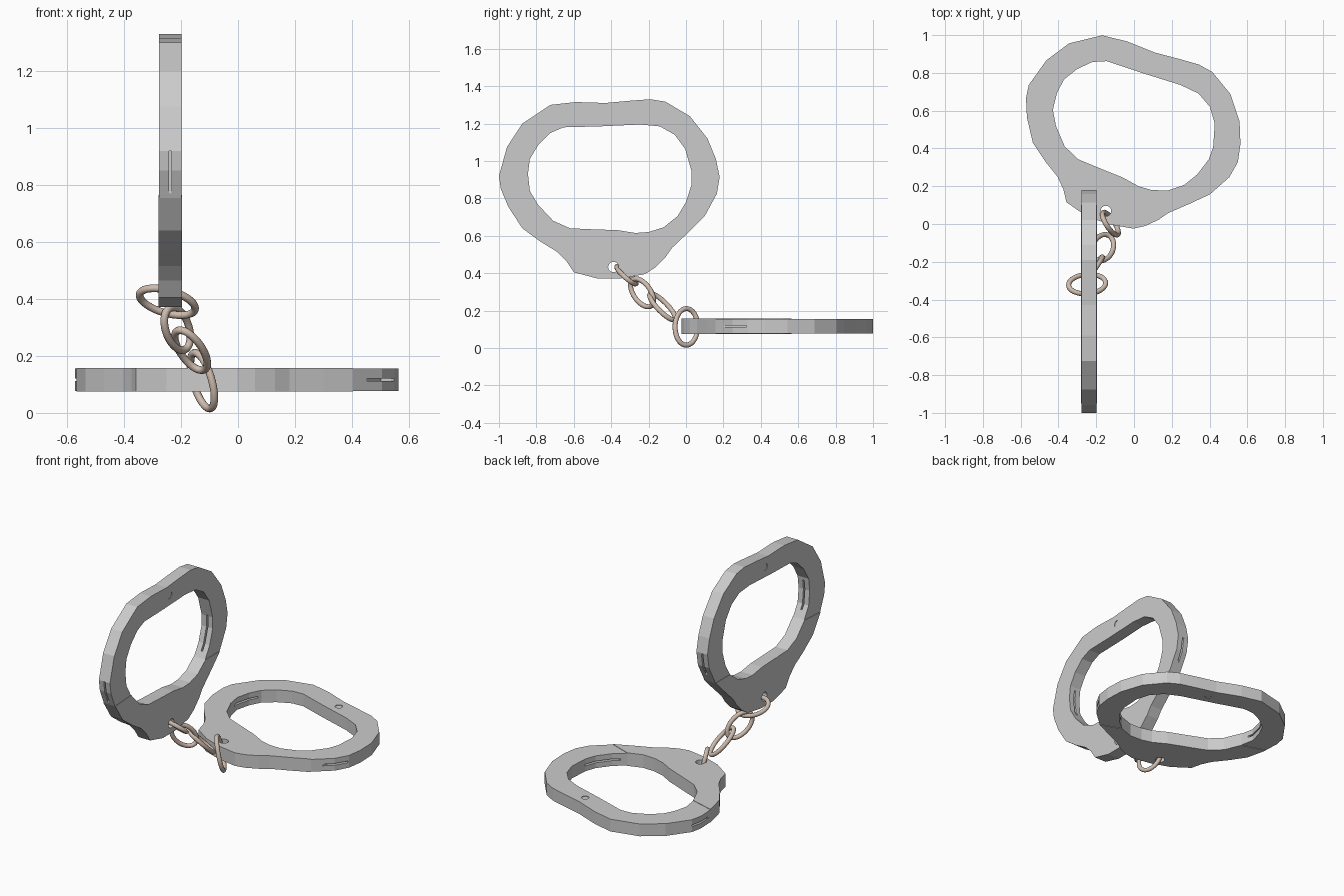
import bpy, math
from mathutils import Vector, Matrix

if "Cube" in bpy.data.objects:
    bpy.data.objects.remove(bpy.data.objects["Cube"])

# Cuff outline, counted clockwise from the left side (plane coordinates)
OUTER = [(-.60,-.01),(-.557,.145),(-.475,.27),(-.325,.37),(-.19,.385),(-.03,.38),(.10,.392),
         (.21,.40),(.29,.387),(.42,.31),(.515,.19),(.56,.08),(.58,-.015),(.565,-.105),
         (.50,-.225),(.42,-.305),(.325,-.395),(.29,-.445),(.235,-.50),(.18,-.535),(.05,-.558),
         (-.075,-.558),(-.20,-.525),(-.24,-.465),(-.29,-.415),(-.38,-.36),(-.475,-.29),
         (-.55,-.175),(-.59,-.08)]
INNER = [(-.445,0),(-.435,.08),(-.39,.155),(-.325,.22),(-.255,.25),(-.06,.255),(.155,.265),
         (.26,.255),(.34,.21),(.395,.135),(.43,.015),(.43,-.055),(.40,-.15),(.355,-.225),
         (.28,-.285),(.20,-.31),(.13,-.315),(.035,-.30),(-.11,-.295),(-.22,-.29),(-.31,-.25),
         (-.39,-.165),(-.435,-.09)]
ARM = OUTER[27:] + OUTER[:15] + INNER[13::-1] + INNER[:20:-1]
BODY = OUTER[14:28] + INNER[21:12:-1]


def circle(cx, cy, r, n=16):
    return [(cx + r * math.cos(2 * math.pi * i / n), cy + r * math.sin(2 * math.pi * i / n))
            for i in range(n)]


def add(name, data, matrix=None):
    ob = bpy.data.objects.new(name, data)
    bpy.context.collection.objects.link(ob)
    if matrix:
        ob.matrix_world = matrix
    return ob


def bake(ob, smooth):
    """Replace a curve or modified object with its plain mesh."""
    bpy.context.view_layer.update()
    dg = bpy.context.evaluated_depsgraph_get()
    me = bpy.data.meshes.new_from_object(ob.evaluated_get(dg))
    name, mat = ob.name, ob.matrix_world.copy()
    bpy.data.objects.remove(ob)
    me.polygons.foreach_set("use_smooth", [smooth] * len(me.polygons))
    return add(name, me, mat)


def plate(name, loops, half):
    """Flat extruded plate; loops after the first are holes."""
    cu = bpy.data.curves.new(name, 'CURVE')
    cu.dimensions = '2D'
    cu.fill_mode = 'BOTH'
    cu.extrude = half
    for pts in loops:
        sp = cu.splines.new('POLY')
        sp.points.add(len(pts) - 1)
        for p, (x, y) in zip(sp.points, pts):
            p.co = (x, y, 0, 1)
        sp.use_cyclic_u = True
    ob = bake(add(name, cu), False)
    bpy.context.view_layer.objects.active = ob
    ob.select_set(True)
    bpy.ops.object.mode_set(mode='EDIT')
    bpy.ops.mesh.select_all(action='SELECT')
    bpy.ops.mesh.remove_doubles(threshold=0.0005)
    bpy.ops.mesh.normals_make_consistent(inside=False)
    bpy.ops.object.mode_set(mode='OBJECT')
    ob.select_set(False)
    return ob


def cut_slot(ob, u0, u1, v0, v1):
    bpy.ops.mesh.primitive_cube_add(size=1, location=((u0 + u1) / 2, (v0 + v1) / 2, 0))
    c = bpy.context.object
    c.scale = (u1 - u0, v1 - v0, .01)
    c.hide_render = True
    m = ob.modifiers.new("slot", 'BOOLEAN')
    m.operation = 'DIFFERENCE'
    m.solver = 'EXACT'
    m.object = c
    ob = bake(ob, False)
    bpy.data.objects.remove(c)
    return ob


# Cuff parts: lower body with chain hole, swing arm with side slots, pivot pin
body = plate("cuff_body", [BODY, circle(.012, -.497, .028)], .0415)
arm = plate("swing_arm", [ARM, circle(0, .32, .022)], .039)
for box in [(-.65, -.555, -.16, -.01), (.53, .65, -.19, -.02),
            (.36, .45, -.19, .02), (-.46, -.40, -.12, .06)]:
    arm = cut_slot(arm, *box)
pin = plate("pivot_pin", [circle(0, .32, .022)], .035)

# Upright cuff (plane y-z) and flat cuff (plane x-y, turned 20 degrees)
upright = Matrix(((0, 0, 1, -.238), (1, 0, 0, -.40), (0, 1, 0, .93), (0, 0, 0, 1)))
flat = Matrix.Translation((.01, .54, .1165)) @ Matrix.Rotation(math.radians(-20), 4, 'Z')
for ob in (body, arm, pin):
    add("flat_" + ob.name, ob.data, flat)
    ob.name = "upright_" + ob.name
    ob.matrix_world = upright

# Chain of four oval links
metal = bpy.data.materials.new("chain_metal")
metal.diffuse_color = (.62, .50, .42, 1)
metal.use_nodes = True
metal.node_tree.nodes["Principled BSDF"].inputs["Base Color"].default_value = metal.diffuse_color


def link(name, centre, long_dir, side_dir, a=.102, b=.064, r=.0135, n=32):
    l = Vector(long_dir).normalized()
    s = Vector(side_dir)
    s = (s - l * s.dot(l)).normalized()
    cu = bpy.data.curves.new(name, 'CURVE')
    cu.dimensions = '3D'
    cu.bevel_depth = r
    cu.bevel_resolution = 3
    sp = cu.splines.new('POLY')
    sp.points.add(n - 1)
    for i, p in enumerate(sp.points):
        t = 2 * math.pi * i / n
        p.co = (*(Vector(centre) + l * a * math.cos(t) + s * b * math.sin(t)), 1)
    sp.use_cyclic_u = True
    ob = bake(add(name, cu), True)
    ob.data.materials.clear()
    ob.data.materials.append(metal)


link("chain_link_upper", (-.248, -.318, .39), (.93, .15, -.3), (-.3, .76, -.55))
link("chain_link_second", (-.213, -.235, .295), (.4, .6, -.69), (.5, .5, .7), a=.092, b=.055)
link("chain_link_third", (-.165, -.125, .22), (.35, .62, -.7), (.75, -.6, 0), a=.1, b=.055)
link("chain_link_lower", (-.125, .002, .113), (.3, -.1, -.95), (-.45, .88, -.15), b=.068)
